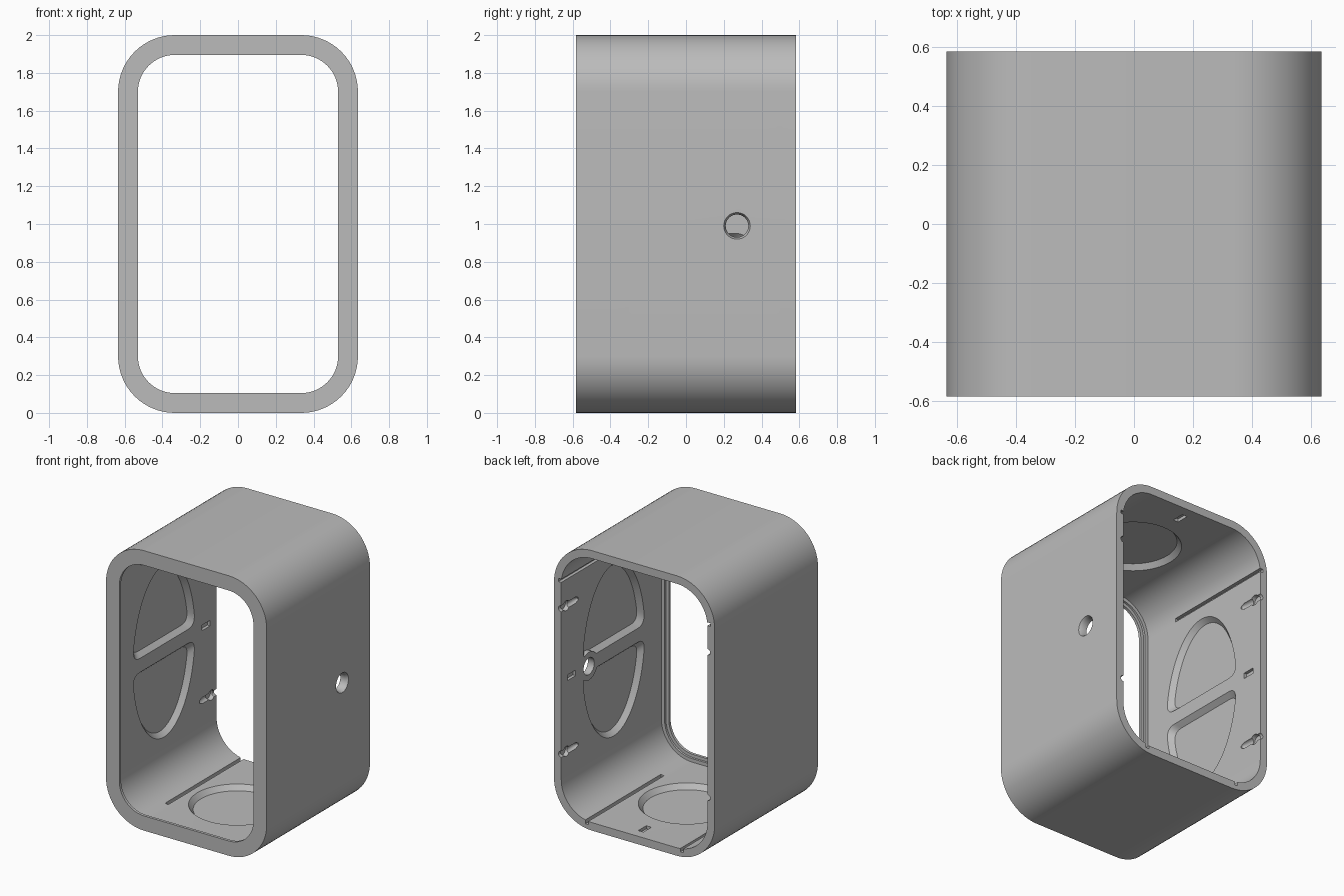
import bpy, bmesh
from math import sin, cos, pi, asin
from mathutils import Vector

if "Cube" in bpy.data.objects:
    bpy.data.objects.remove(bpy.data.objects["Cube"])

W, D, MID = 0.635, 0.583, 1.0      # half width, half depth, mid height
WALL = 0.057
IN_X, IN_Z = W - WALL, MID - WALL  # cavity half sizes

grey = bpy.data.materials.new("plain grey")
grey.use_nodes = True
colour = (0.5, 0.5, 0.5, 1)
grey.diffuse_color = colour
grey.node_tree.nodes["Principled BSDF"].inputs["Base Color"].default_value = colour


def loft(name, rings):
    """Closed solid through rings that share a point count."""
    bm = bmesh.new()
    loops = [[bm.verts.new(p) for p in ring] for ring in rings]
    n = len(loops[0])
    for a, b in zip(loops, loops[1:]):
        for i in range(n):
            j = (i + 1) % n
            bm.faces.new((a[i], a[j], b[j], b[i]))
    bm.faces.new(loops[0])
    bm.faces.new(loops[-1])
    bmesh.ops.recalc_face_normals(bm, faces=bm.faces)
    mesh = bpy.data.meshes.new(name)
    bm.to_mesh(mesh)
    bm.free()
    mesh.materials.append(grey)
    obj = bpy.data.objects.new(name, mesh)
    bpy.context.collection.objects.link(obj)
    return obj


def rounded(hx, hz, r, y, steps=16):
    pts = []
    for k, (sx, sz) in enumerate(((1, 1), (-1, 1), (-1, -1), (1, -1))):
        for i in range(steps + 1):
            t = (k + i / steps) * pi / 2
            pts.append((sx * (hx - r) + r * cos(t), y, MID + sz * (hz - r) + r * sin(t)))
    return pts


def round_bar(name, start, axis, stations, steps=32):
    """Turned solid along an axis; stations are (distance, radius)."""
    axis = Vector(axis)
    u = axis.orthogonal().normalized()
    v = axis.cross(u)
    return loft(name, [[Vector(start) + axis * d + r * (u * cos(2 * pi * i / steps) + v * sin(2 * pi * i / steps))
                        for i in range(steps)] for d, r in stations])


def block(name, lo, hi):
    return loft(name, [[(x, lo[1], lo[2]), (x, hi[1], lo[2]), (x, hi[1], hi[2]), (x, lo[1], hi[2])]
                       for x in (lo[0], hi[0])])


def half_oval(x, inset, up):
    """Half oval with a flat side along the middle bar and eased corners."""
    a, b, flat, ease = 0.35 - inset, 0.615 - inset, 0.05 + inset, 0.08
    t0 = asin((flat + ease) / b)
    pts = [(a * cos(t), b * sin(t)) for t in (t0 + (pi - 2 * t0) * i / 40 for i in range(41))]
    corner = []
    for i in range(1, 9):
        t = i / 8
        y = (1 - t) ** 2 * a * cos(t0) + 2 * t * (1 - t) * a + t * t * (a - ease)
        z = flat + (1 - t) ** 2 * ease
        corner.append((y, z))
    pts += [(-y, z) for y, z in corner] + corner[::-1]
    return [(x, y - 0.01, MID + up * z) for y, z in pts]


def combine(body, tool, operation):
    mod = body.modifiers.new("cut", "BOOLEAN")
    mod.operation, mod.solver, mod.object = operation, "EXACT", tool
    bpy.context.view_layer.objects.active = body
    bpy.ops.object.modifier_apply(modifier=mod.name)
    bpy.data.objects.remove(tool)


# Outer shell, cavity and stepped front lip
shell = loft("box_shell", [rounded(W, MID, 0.3, y) for y in (-D, D)])
cavity = loft("cavity", [rounded(hx, MID - (W - hx), r, y) for hx, r, y in (
    (0.53, 0.195, -D - 0.1), (0.53, 0.195, -D + 0.02), (0.553, 0.218, -D + 0.02),
    (0.553, 0.218, -D + 0.035), (IN_X, 0.243, -D + 0.035), (IN_X, 0.243, D + 0.1))])
combine(shell, cavity, "DIFFERENCE")

for s in (-1, 1):
    # Split oval recesses in the side walls
    for up in (-1, 1):
        combine(shell, loft("oval_recess", [half_oval(s * x, inset, up) for x, inset in (
            (0.5, 0), (IN_X, 0), (IN_X + 0.035, 0.03))]), "DIFFERENCE")
    # Round recess in floor and ceiling
    combine(shell, round_bar("round_recess", (0, -0.01, MID), (0, 0, s),
            ((0.85, 0.315), (IN_Z, 0.315), (IN_Z + 0.035, 0.285)), 64), "DIFFERENCE")
    # Long guide grooves
    combine(shell, block("floor_groove", (s * 0.375 - 0.012, -0.27, 0.035),
            (s * 0.375 + 0.012, D + 0.1, 0.12)), "DIFFERENCE")
    combine(shell, block("wall_groove", (s * 0.54, -0.27, MID + 0.708),
            (s * 0.6, D + 0.1, MID + 0.732)), "DIFFERENCE")
    # Small latch slots near the back
    combine(shell, block("side_slot", (s * 0.54, 0.42, MID - 0.02),
            (s * 0.6, 0.51, MID + 0.02)), "DIFFERENCE")
    combine(shell, block("end_slot", (-0.02, 0.42, MID + s * 0.9),
            (0.02, 0.51, MID + s * 0.965)), "DIFFERENCE")
    # Screw channels with round sockets
    for up in (-1, 1):
        z = MID + up * 0.52
        combine(shell, round_bar("screw_channel", (s * IN_X, 0.39, z), (0, 1, 0),
                ((0, 0.008), (0.03, 0.022), (0.3, 0.022)), 16), "DIFFERENCE")
        combine(shell, round_bar("screw_socket", (s * 0.5, 0.525, z), (s, 0, 0),
                ((0, 0.036), (0.11, 0.036)), 24), "DIFFERENCE")

# Boss and drilled hole in one side
combine(shell, round_bar("hole_boss", (IN_X, 0.27, 0.99), (1, 0, 0),
        ((0, 0.1), (0.045, 0.1))), "UNION")
combine(shell, round_bar("cable_hole", (0.5, 0.27, 0.99), (1, 0, 0),
        ((0, 0.06), (0.115, 0.06), (0.136, 0.071), (0.2, 0.071))), "DIFFERENCE")

bpy.ops.object.select_all(action="DESELECT")
shell.select_set(True)
bpy.context.view_layer.objects.active = shell
bpy.ops.object.shade_smooth_by_angle(angle=0.5)
